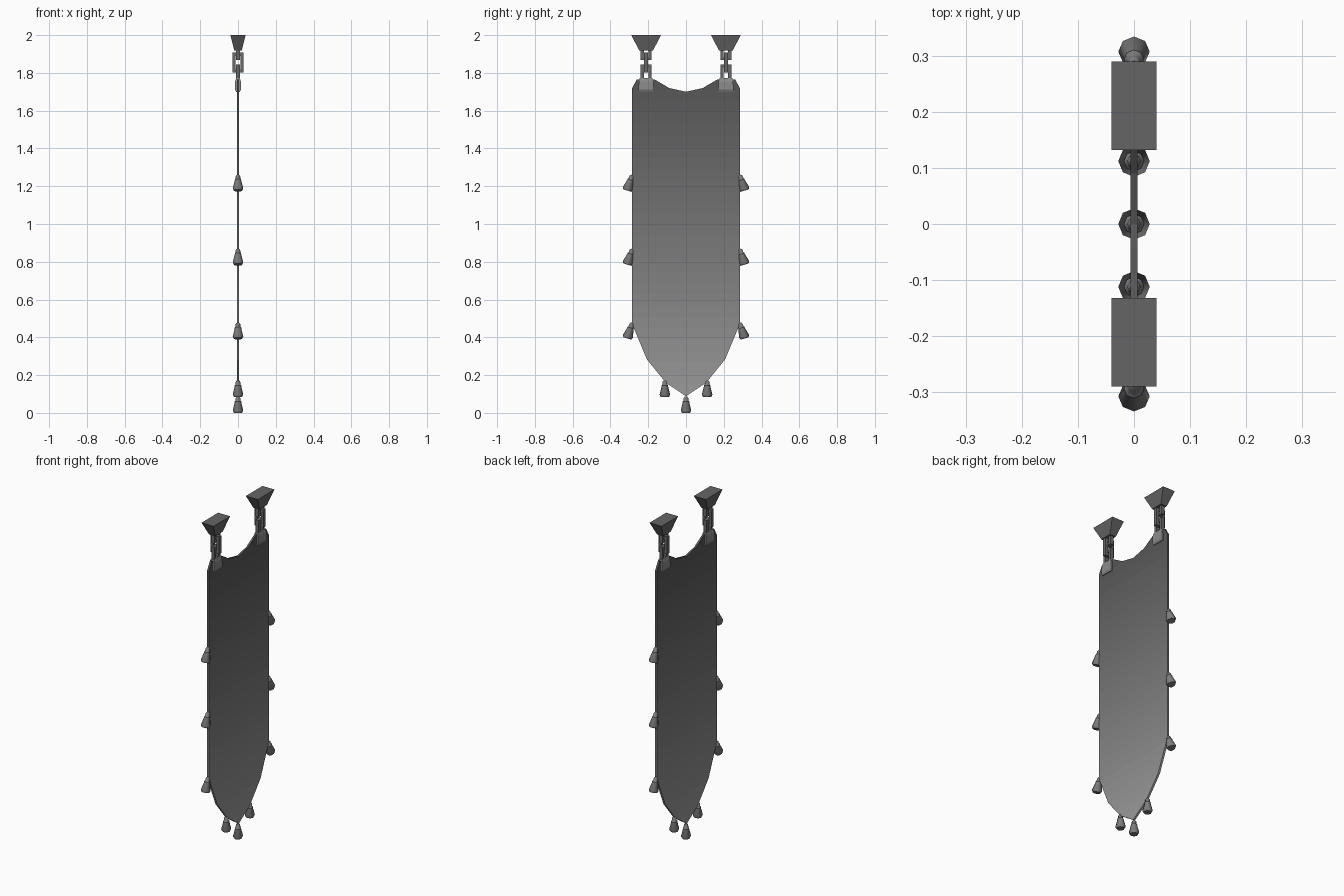
import bpy, bmesh, math
from mathutils import Matrix

if "Cube" in bpy.data.objects:
    bpy.data.objects.remove(bpy.data.objects["Cube"])


def grey(name, v):
    m = bpy.data.materials.new(name)
    m.diffuse_color = (v, v, v, 1)
    m.use_nodes = True
    m.node_tree.nodes["Principled BSDF"].inputs["Base Color"].default_value = m.diffuse_color
    return m


ANCHOR, CHAIN = grey("dark_stone", 0.13), grey("dark_iron", 0.14)
CLAMP, TASSEL = grey("worn_iron", 0.26), grey("tassel_grey", 0.2)


def finish(name, bm, mat=None):
    bmesh.ops.recalc_face_normals(bm, faces=bm.faces)
    me = bpy.data.meshes.new(name)
    bm.to_mesh(me)
    bm.free()
    if mat:
        me.materials.append(mat)
    ob = bpy.data.objects.new(name, me)
    bpy.context.collection.objects.link(ob)
    return ob


def skin(loops):
    """Skin a stack of equal-length point loops and cap both ends."""
    bm = bmesh.new()
    rings = [[bm.verts.new(p) for p in loop] for loop in loops]
    n = len(rings[0])
    for a, b in zip(rings, rings[1:]):
        for i in range(n):
            j = (i + 1) % n
            bm.faces.new((a[i], a[j], b[j], b[i]))
    bm.faces.new(rings[0])
    bm.faces.new(rings[-1])
    return bm


def rect(hx, hy, z, y=0):
    return [(-hx, y - hy, z), (hx, y - hy, z), (hx, y + hy, z), (-hx, y + hy, z)]


def link(name, y, z, half_w, half_h, bar, along_y):
    """Square-section rectangular chain link."""
    bm = bmesh.new()
    rings = []
    for sx, sz in ((-1, -1), (1, -1), (1, 1), (-1, 1)):
        ring = []
        for inset, depth in ((0, -1), (0, 1), (bar, 1), (bar, -1)):
            u, d = sx * (half_w - inset), depth * bar * 0.6
            x, yy = (d, u) if along_y else (u, d)
            ring.append(bm.verts.new((x, y + yy, z + sz * (half_h - inset))))
        rings.append(ring)
    for k in range(4):
        a, b = rings[k], rings[(k + 1) % 4]
        for i in range(4):
            j = (i + 1) % 4
            bm.faces.new((a[i], a[j], b[j], b[i]))
    return finish(name, bm, CHAIN)


def tassel(name, y, z, tilt=0.0):
    """Eight-sided tassel hanging from its top point."""
    profile = [(0.022, -0.087), (0.028, -0.075), (0.017, -0.032), (0.018, -0.028),
               (0.013, -0.022), (0.012, -0.008), (0.006, 0.0)]
    loops = [[(r * math.cos(i * math.pi / 4), r * math.sin(i * math.pi / 4), h)
              for i in range(8)] for r, h in profile]
    ob = finish(name, skin(loops), TASSEL)
    ob.data.transform(Matrix.Translation((0, y, z)) @ Matrix.Rotation(tilt, 4, 'X'))
    ob.data.shade_smooth()
    bpy.context.view_layer.objects.active = ob
    ob.select_set(True)
    bpy.ops.object.shade_smooth_by_angle(angle=math.radians(50))
    ob.select_set(False)


# Cloth: half outline mirrored across y = 0
half = [(0.09, 1.72), (0.165, 1.765), (0.26, 1.765), (0.285, 1.72),
        (0.285, 0.47), (0.207, 0.283), (0.107, 0.16)]
outline = [(0, 1.70)] + half + [(0, 0.088)] + [(-y, z) for y, z in reversed(half)]
bm = skin([[(x, y, z) for y, z in outline] for x in (-0.006, 0.006)])

# Cloth fades from dark at the top to lighter at the tip, in fine bands
BANDS, Z0, Z1 = 28, 0.088, 1.77
for k in range(1, BANDS):
    bmesh.ops.bisect_plane(bm, geom=bm.verts[:] + bm.edges[:] + bm.faces[:],
                           plane_co=(0, 0, Z0 + (Z1 - Z0) * k / BANDS), plane_no=(0, 0, 1))
for f in bm.faces:
    t = (f.calc_center_median().z - Z0) / (Z1 - Z0)
    f.material_index = max(0, min(BANDS - 1, int(t * BANDS)))
cloth = finish("banner_cloth", bm)
for k in range(BANDS):
    t = (k + 0.5) / BANDS
    cloth.data.materials.append(grey(f"cloth_shade_{k}", 0.8 * (0.67 - 0.30 * t) ** 2.2))

# Hangers: ceiling anchor, three chain links and a cloth clamp on each side
for side, s in (("left", -1), ("right", 1)):
    y = s * 0.211
    finish("anchor_" + side, skin([rect(0.02, 0.036, 1.918, y),
                                   rect(0.04, 0.079, 2.0, y)]), ANCHOR)
    link("upper_link_" + side, y, 1.92, 0.029, 0.053, 0.017, True)
    link("middle_link_" + side, y, 1.854, 0.029, 0.053, 0.017, False)
    link("lower_link_" + side, y, 1.792, 0.029, 0.053, 0.017, True)
    finish("clamp_" + side, skin([rect(0.010, 0.041, 1.70, y), rect(0.016, 0.041, 1.712, y),
                                  rect(0.015, 0.038, 1.755, y), rect(0.010, 0.034, 1.773, y)]), CLAMP)

    # Side tassels flare outwards, lower ones hang straight
    for i, z in enumerate((1.26, 0.868, 0.477)):
        tassel(f"side_tassel_{side}_{i + 1}", s * 0.285, z, s * 0.3)
    tassel("lower_tassel_" + side, s * 0.112, 0.172)
tassel("tip_tassel", 0, 0.087)
